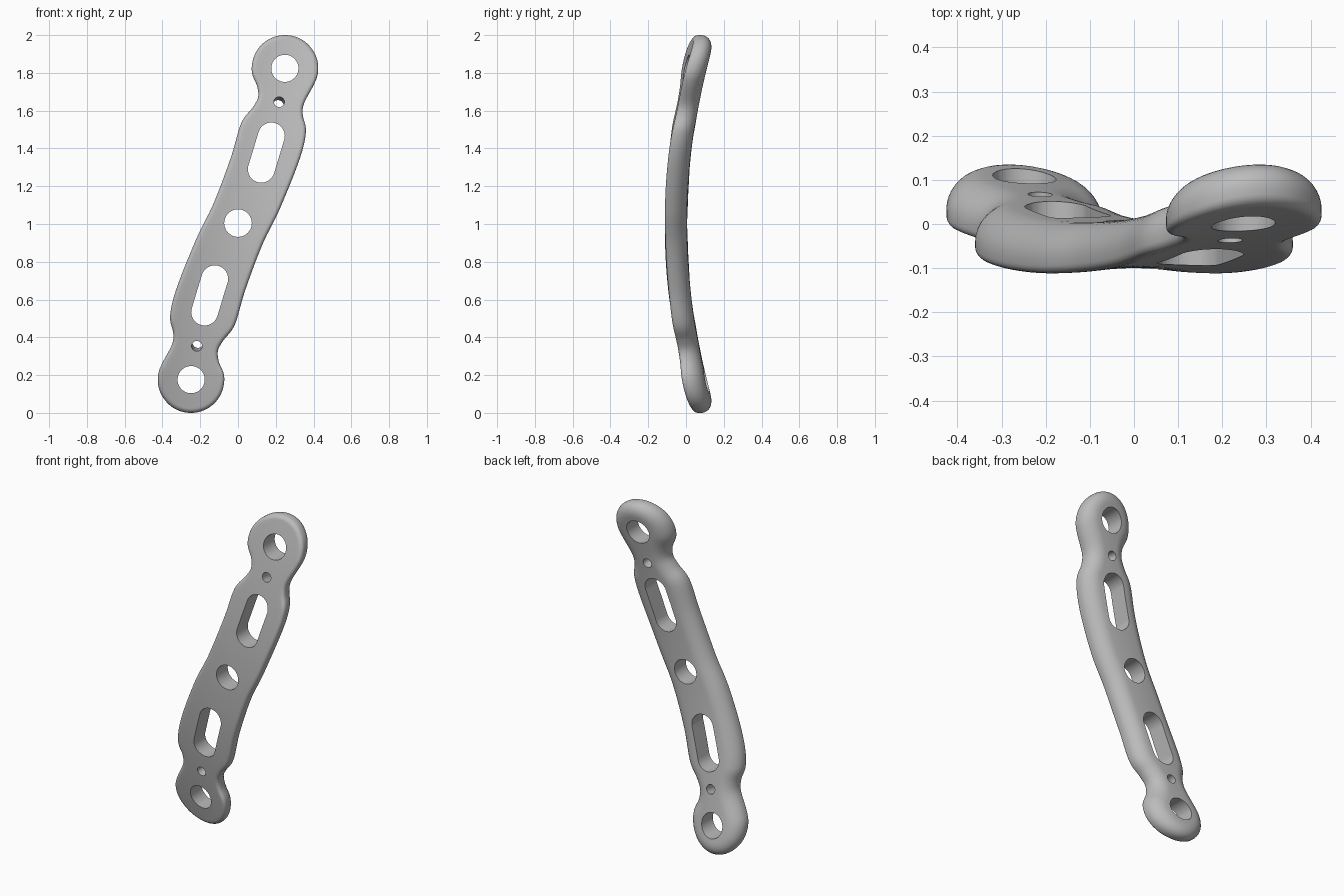
import bpy, bmesh, math
from mathutils import Vector

cube = bpy.data.objects.get("Cube")
if cube:
    bpy.data.objects.remove(cube, do_unlink=True)

TILT = math.radians(16.8)      # lean of the plate's long axis
BEND, HOLLOW = 0.135, 0.5      # lengthwise bend and crosswise hollow
THICK = 0.108
RING_S, RING_R = 0.861, 0.176  # end ring position along the axis, and radius
N, COLS = 150, 12


def place(t, s, h):
    """Plate coordinates (across, along, height from front face) to world."""
    y = -0.1 + BEND * s * s - HOLLOW * t * t + h
    return Vector((t * math.cos(TILT) + s * math.sin(TILT), y,
                   1 + s * math.cos(TILT) - t * math.sin(TILT)))


def ring_point(deg, end):
    a = math.radians(deg)
    return Vector((RING_R * math.sin(a), end * (RING_S + RING_R * math.cos(a))))


def spline(pts, steps=12):
    out = []
    for i in range(1, len(pts) - 2):
        a, b, c, d = pts[i - 1:i + 3]
        for k in range(steps):
            u = k / steps
            out.append(0.5 * (2 * b + (c - a) * u + (2 * a - 5 * b + 4 * c - d) * u * u
                              + (3 * b - a - 3 * c + d) * u ** 3))
    return out + [pts[-2]]


def resample(pts, count):
    lengths = [0.0]
    for a, b in zip(pts, pts[1:]):
        lengths.append(lengths[-1] + (b - a).length)
    out, j = [], 0
    for i in range(count + 1):
        d = lengths[-1] * i / count
        while j < len(pts) - 2 and lengths[j + 1] < d:
            j += 1
        f = (d - lengths[j]) / (lengths[j + 1] - lengths[j])
        out.append(pts[j].lerp(pts[j + 1], f))
    return out


# Outline: one long edge, the other is the same edge turned half way round
waist = [(0.112, -0.725), (0.092, -0.67), (0.105, -0.61), (0.138, -0.516),
         (0.138, -0.324), (0.155, -0.069), (0.188, 0.135), (0.213, 0.42),
         (0.203, 0.571), (0.162, 0.65), (0.15, 0.71)]
side = [ring_point(a, -1) for a in (-20, 0, 20, 40, 60, 80, 100, 118)]
side += [Vector(p) for p in waist]
side += [ring_point(a, 1) for a in (105, 85, 65, 45, 22, 0, -22)]
side = resample(spline(side), N)
outline = side[:-1] + [-p for p in side[:-1]]
count = len(outline)
normals = []
for i in range(count):
    d = (outline[(i + 2) % count] - outline[i - 2]).normalized()
    normals.append(Vector((d.y, -d.x)))

# Edge section as (inset, height): tight front round, wide back round
FRONT_R, BACK_W, BACK_H = 0.022, 0.08, 0.072
section = []
for k in range(6):
    a = math.pi / 2 * k / 5
    section.append((FRONT_R * (1 - math.sin(a)), FRONT_R * (1 - math.cos(a))))
for k in range(11):
    a = math.pi / 2 * k / 10
    section.append((BACK_W * (1 - math.cos(a)), THICK - BACK_H * (1 - math.sin(a))))


def new_object(name, bm):
    bmesh.ops.recalc_face_normals(bm, faces=bm.faces[:])
    mesh = bpy.data.meshes.new(name)
    bm.to_mesh(mesh)
    bm.free()
    obj = bpy.data.objects.new(name, mesh)
    bpy.context.collection.objects.link(obj)
    return obj


# Plate body
bm = bmesh.new()
loops, flats = [], []
for inset, h in section:
    flat = [p - n * inset for p, n in zip(outline, normals)]
    flats.append(flat)
    loops.append([bm.verts.new(place(p.x, p.y, h)) for p in flat])
for a, b in zip(loops, loops[1:]):
    for i in range(count):
        j = (i + 1) % count
        bm.faces.new((a[i], a[j], b[j], b[i]))


def cap(loop, flat, h):
    """Fill a loop with rows of quads that follow the bend."""
    rows = [[loop[0]] * (COLS + 1)]
    for i in range(1, N):
        p, q = flat[i], flat[count - i]
        row = [loop[i]]
        for c in range(1, COLS):
            m = p.lerp(q, c / COLS)
            row.append(bm.verts.new(place(m.x, m.y, h)))
        rows.append(row + [loop[count - i]])
    rows.append([loop[N]] * (COLS + 1))
    for r0, r1 in zip(rows, rows[1:]):
        for c in range(COLS):
            quad = (r0[c], r0[c + 1], r1[c + 1], r1[c])
            bm.faces.new(list(dict.fromkeys(quad)))


cap(loops[0], flats[0], section[0][1])
cap(loops[-1], flats[-1], section[-1][1])
plate = new_object("bone_plate", bm)

# Cutters for the holes and slots
bm = bmesh.new()


def add_cutter(x, z, radius, half_len=0.0, slope=0.0, y_mid=0.0):
    axis = Vector((math.sin(TILT), math.cos(TILT)))
    across = Vector((axis.y, -axis.x))
    n, ends = 48, []
    for y in (-0.4, 0.4):
        centre = Vector((x, z)) - axis * slope * (y - y_mid)
        ring = []
        for k in range(n):
            a = 2 * math.pi * (k + 0.5) / n
            shift = half_len if math.sin(a) > 0 else -half_len
            p = centre + across * radius * math.cos(a) + axis * (radius * math.sin(a) + shift)
            ring.append(bm.verts.new((p.x, y, p.y)))
        ends.append(ring)
        bm.faces.new(ring)
    for k in range(n):
        j = (k + 1) % n
        bm.faces.new((ends[0][k], ends[0][j], ends[1][j], ends[1][k]))


add_cutter(0, 1.005, 0.073)
for sign in (1, -1):
    add_cutter(0.248 * sign, 1 + 0.824 * sign, 0.072)
    add_cutter(0.15 * sign, 1 + 0.378 * sign, 0.071, half_len=0.092)
    add_cutter(0.218 * sign, 1 + 0.647 * sign, 0.028, slope=0.18 * sign, y_mid=-0.04)
cutter = new_object("hole_cutters", bm)
cutter.hide_render = True

mod = plate.modifiers.new("holes", "BOOLEAN")
mod.operation = "DIFFERENCE"
mod.solver = "EXACT"
mod.object = cutter
bpy.ops.object.select_all(action="DESELECT")
plate.select_set(True)
bpy.context.view_layer.objects.active = plate
bpy.ops.object.modifier_apply(modifier=mod.name)
bpy.data.objects.remove(cutter, do_unlink=True)

# Material and shading
grey = bpy.data.materials.new("plain grey")
grey.use_nodes = True
color = (0.5, 0.5, 0.5, 1)
grey.diffuse_color = color
grey.node_tree.nodes["Principled BSDF"].inputs["Base Color"].default_value = color
plate.data.materials.clear()
plate.data.materials.append(grey)
bpy.ops.object.shade_smooth_by_angle(angle=math.radians(35))
